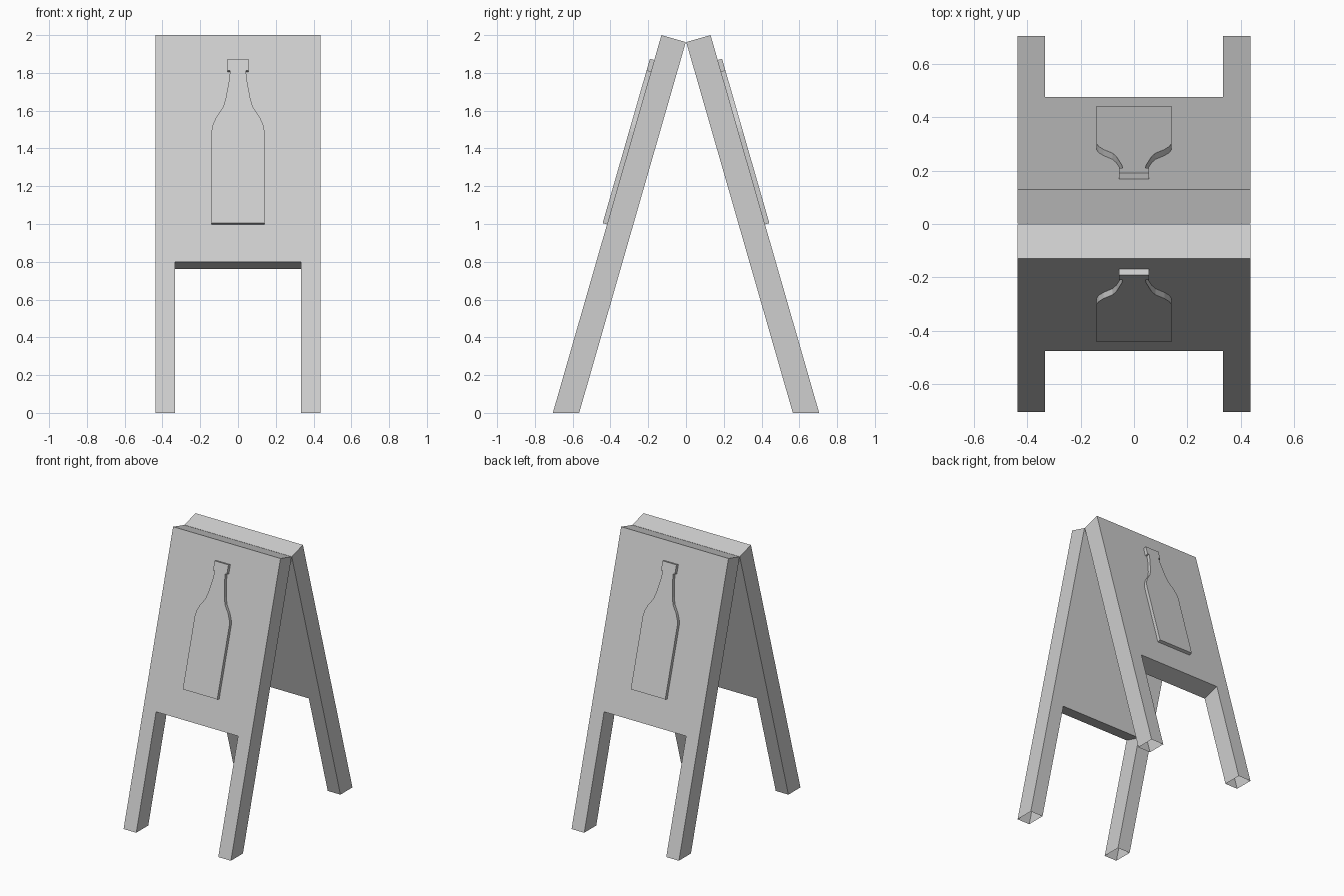
import bpy
import bmesh
from mathutils import Vector

cube = bpy.data.objects.get("Cube")
if cube:
    bpy.data.objects.remove(cube, do_unlink=True)

# One flat colour for the whole sign
grey = bpy.data.materials.new("light_grey")
grey.use_nodes = True
colour = (0.62, 0.62, 0.62, 1)
grey.diffuse_color = colour
grey.node_tree.nodes["Principled BSDF"].inputs["Base Color"].default_value = colour

# Outer sloping plane of the front board
HEIGHT, FOOT_Y, TOP_Y = 2.0, -0.705, -0.13
THICKNESS = 0.134
slope = Vector((0, TOP_Y - FOOT_Y, HEIGHT)) / HEIGHT
normal = Vector((0, -1, slope.y)).normalized()


def on_board(x, z, offset):
    """Point on the sloping plane, moved along its normal; feet stay on the floor."""
    point = Vector((x, FOOT_Y, 0)) + slope * z + normal * offset
    if z == 0:
        point -= slope * point.z
    return point


def plate(name, half_outline, inner, outer, side):
    """Extrude a symmetric outline between two offsets; side -1 is front, 1 is back."""
    outline = half_outline + [(-x, z) for x, z in reversed(half_outline)]
    bm = bmesh.new()
    rings = []
    for offset in (inner, outer):
        ring = []
        for x, z in outline:
            p = on_board(x, z, offset)
            ring.append(bm.verts.new((x, -side * p.y, p.z)))
        rings.append(ring)
        bm.faces.new(ring)
    a, b = rings
    for i in range(len(a)):
        j = (i + 1) % len(a)
        bm.faces.new((a[i], a[j], b[j], b[i]))
    bmesh.ops.recalc_face_normals(bm, faces=bm.faces[:])
    # Leg ends are open underneath
    feet = [f for f in bm.faces if all(v.co.z < 0.001 for v in f.verts)]
    bmesh.ops.delete(bm, geom=feet, context='FACES_ONLY')
    mesh = bpy.data.meshes.new(name)
    bm.to_mesh(mesh)
    bm.free()
    mesh.materials.append(grey)
    obj = bpy.data.objects.new(name, mesh)
    bpy.context.collection.objects.link(obj)


# Right halves of the outlines, as (x, height)
board = [(0.333, 0.8), (0.333, 0), (0.436, 0), (0.436, HEIGHT)]
bottle = [(0.14, 0.998), (0.14, 1.485), (0.133, 1.52), (0.115, 1.56),
          (0.08, 1.61), (0.066, 1.655), (0.047, 1.755), (0.042, 1.805),
          (0.056, 1.805), (0.056, 1.868)]

for label, side in (("front", -1), ("back", 1)):
    plate(label + "_board_with_legs", board, -THICKNESS, 0, side)
    plate(label + "_raised_bottle", bottle, -0.002, 0.024, side)
